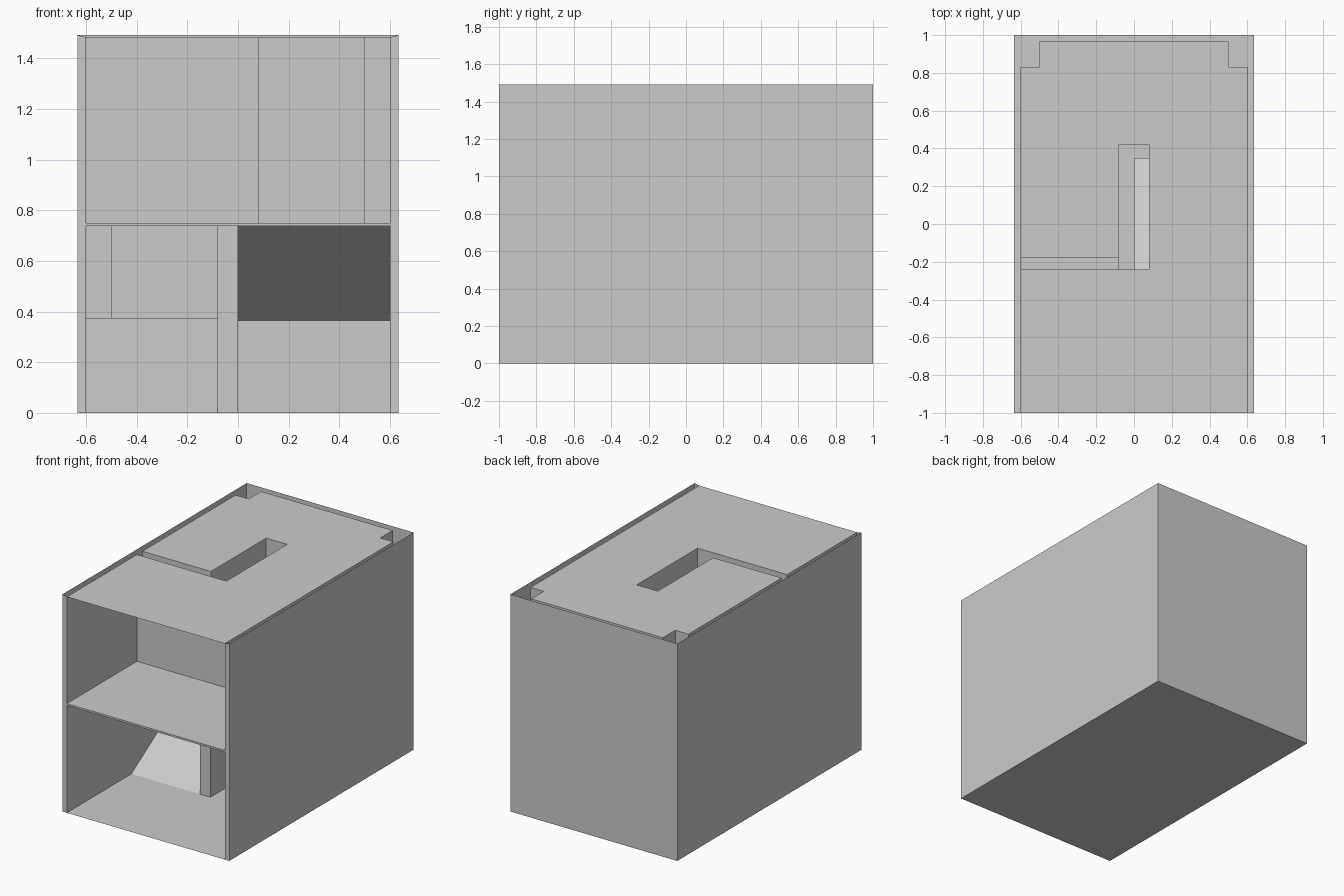
import bpy
from mathutils import Vector

cube = bpy.data.objects.get("Cube")
if cube:
    bpy.data.objects.remove(cube, do_unlink=True)

grey = bpy.data.materials.new("plain_grey")
grey.use_nodes = True
grey.diffuse_color = (0.6, 0.6, 0.6, 1)
grey.node_tree.nodes["Principled BSDF"].inputs["Base Color"].default_value = (0.6, 0.6, 0.6, 1)

# Main dimensions
OUT, IN = 0.634, 0.6            # outer and inner half widths
FRONT, BACK = -1.0, 1.0
TOP, ROOF = 1.491, 1.483        # shell rim and roof sheet
CEIL, FLOOR = 0.737, 0.75       # lower ceiling and upper floor
LAND = 0.375                    # half landing height
CORE = 0.08                     # half width of the hollow core
NOTCH_X, NOTCH_Y, REAR = 0.5, 0.83, 0.965
PART, WELL = -0.24, -0.18       # two skins of the partition
FOOT, HEAD = -0.3, 0.3          # lower ramp ends
UP_END, CORE_END = 0.36, 0.42
STORE_END, STORE_H = 0.35, 0.365


class Part:
    """Collects thin flat sheets that make up one object."""

    def __init__(self, name):
        self.name, self.verts, self.faces = name, [], []

    def sheet(self, pts, facing):
        pts = [Vector(p) for p in pts]
        normal = sum((a.cross(b) for a, b in zip(pts, pts[1:] + pts[:1])), Vector())
        if normal.dot(Vector(facing)) < 0:
            pts.reverse()
        start = len(self.verts)
        self.verts += pts
        self.faces.append(range(start, len(self.verts)))

    def side(self, x, profile, facing):
        self.sheet([(x, y, z) for y, z in profile], (facing, 0, 0))

    def cross(self, y, x0, x1, z0, z1, facing=-1):
        self.sheet([(x0, y, z0), (x1, y, z0), (x1, y, z1), (x0, y, z1)], (0, facing, 0))

    def level(self, z, outline, facing=1):
        self.sheet([(x, y, z) for x, y in outline], (0, 0, facing))

    def ramp(self, x0, x1, a, b, facing=1):
        self.sheet([(x0, *a), (x1, *a), (x1, *b), (x0, *b)], (0, 0, facing))

    def build(self):
        mesh = bpy.data.meshes.new(self.name)
        mesh.from_pydata(self.verts, [], [list(f) for f in self.faces])
        mesh.materials.append(grey)
        bpy.context.collection.objects.link(bpy.data.objects.new(self.name, mesh))


def box_outline(x0, x1, y0, y1):
    return [(x0, y0), (x1, y0), (x1, y1), (x0, y1)]


# Rear edge with its two notched corners, right to left
rear_edge = [(IN, NOTCH_Y), (NOTCH_X, NOTCH_Y), (NOTCH_X, REAR),
             (-NOTCH_X, REAR), (-NOTCH_X, NOTCH_Y), (-IN, NOTCH_Y)]

# Outer shell, open at the front and top
shell = Part("outer_shell")
shell.level(0, box_outline(-OUT, OUT, FRONT, BACK), -1)
shell.cross(BACK, -OUT, OUT, 0, TOP, 1)
for s in (-1, 1):
    shell.side(s * OUT, box_outline(FRONT, BACK, 0, TOP), s)
shell.build()

# Front edges of the walls and middle floor
frame = Part("front_frame")
for s in (-1, 1):
    frame.sheet([(s * OUT, FRONT, 0), (s * IN, FRONT, 0),
                 (s * IN, FRONT, ROOF), (s * OUT, FRONT, TOP)], (0, -1, 0))
frame.cross(FRONT, -IN, IN, CEIL, FLOOR)
frame.build()

# Roof sheet with core opening and slot
roof = Part("roof")
roof.level(ROOF, [(-IN, FRONT), (IN, FRONT)] + rear_edge +
           [(-IN, WELL), (-CORE, WELL), (-CORE, CORE_END),
            (CORE, CORE_END), (CORE, PART), (-IN, PART)])
roof.build()

# Lower room with the store under the upper ramp
lower = Part("lower_room")
slope = [(STORE_END, 0), (STORE_END, STORE_H), (PART, CEIL)]
lower.side(IN, [(FRONT, 0)] + slope + [(FRONT, CEIL)], -1)
lower.side(0, [(FOOT, 0)] + slope + [(FOOT, CEIL)], 1)
lower.cross(STORE_END, 0, IN, 0, STORE_H)
lower.ramp(0, IN, (PART, CEIL), (STORE_END, STORE_H), -1)
lower.cross(FOOT, -CORE, 0, 0, CEIL)
lower.level(CEIL, [(-IN, FRONT), (IN, FRONT), (IN, PART), (0, PART), (0, FOOT),
                   (-CORE, FOOT), (-CORE, WELL), (-IN, WELL)], -1)
lower.build()

# Stairwell: lower ramp, half landing and tall walls
well = Part("stairwell")
well_top = [(WELL, ROOF), (WELL, CEIL)]
well.ramp(-IN, -CORE, (FOOT, 0), (HEAD, LAND))
well.side(-IN, [(FRONT, 0), (FOOT, 0), (HEAD, LAND), (NOTCH_Y, LAND),
                (NOTCH_Y, ROOF)] + well_top + [(FRONT, CEIL)], 1)
well.side(-CORE, [(FOOT, 0), (HEAD, LAND), (CORE_END, LAND),
                  (CORE_END, ROOF)] + well_top + [(FOOT, CEIL)], -1)
well.cross(WELL, -IN, -CORE, CEIL, ROOF, 1)
well.cross(CORE_END, -CORE, CORE, LAND, ROOF, 1)
well.level(LAND, [(-IN, HEAD), (-CORE, HEAD), (-CORE, CORE_END), (CORE, CORE_END),
                  (CORE, UP_END), (IN, UP_END)] + rear_edge)
for (xa, ya), (xb, yb) in zip(rear_edge, rear_edge[1:]):
    inward = (ya - yb, xb - xa, 0)
    well.sheet([(xa, ya, LAND), (xb, yb, LAND), (xb, yb, ROOF), (xa, ya, ROOF)], inward)
well.build()

# Upper room with the ramp down to the landing
upper = Part("upper_room")
upper.level(FLOOR, box_outline(-IN, IN, FRONT, PART))
upper.ramp(CORE, IN, (PART, FLOOR), (UP_END, LAND))
upper.cross(PART, -IN, CORE, FLOOR, ROOF)
upper.side(-IN, box_outline(FRONT, PART, FLOOR, ROOF), 1)
upper.side(CORE, [(PART, FLOOR), (UP_END, LAND), (CORE_END, LAND),
                  (CORE_END, ROOF), (PART, ROOF)], 1)
upper.side(IN, [(FRONT, FLOOR), (PART, FLOOR), (UP_END, LAND), (NOTCH_Y, LAND),
                (NOTCH_Y, ROOF), (FRONT, ROOF)], -1)
upper.build()
